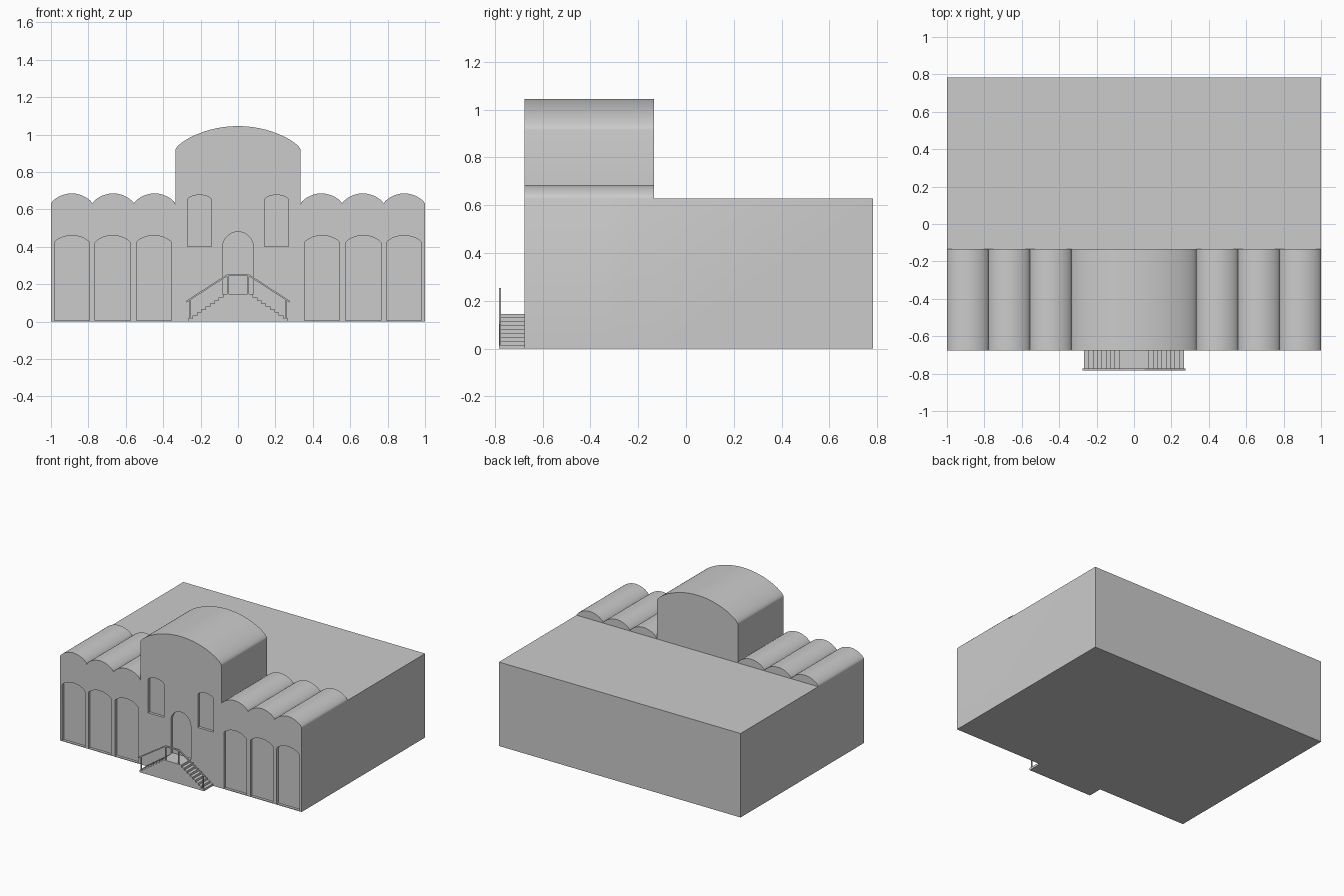
import bpy, bmesh
from math import cos, sin, pi

if "Cube" in bpy.data.objects:
    bpy.data.objects.remove(bpy.data.objects["Cube"])

FRONT, STEP_BACK, REAR = -0.676, -0.134, 0.783
ROOF = 0.628


def arc(x0, x1, z, rise, n=16, rounding=0.5):
    """Arch points from x0 to x1; rounding 1 = ellipse, 0 = parabola."""
    pts = []
    for i in range(n + 1):
        a = pi * (1 - i / n)
        h = rounding * sin(a) + (1 - rounding) * sin(a) ** 2
        pts.append(((x0 + x1) / 2 + cos(a) * (x1 - x0) / 2, z + rise * h))
    return pts


def prism(name, pts, y0, y1):
    """Extrude an x-z outline from y0 to y1."""
    bm = bmesh.new()
    face = bm.faces.new([bm.verts.new((x, y0, z)) for x, z in pts])
    out = bmesh.ops.extrude_face_region(bm, geom=[face])
    verts = [v for v in out["geom"] if isinstance(v, bmesh.types.BMVert)]
    bmesh.ops.translate(bm, verts=verts, vec=(0, y1 - y0, 0))
    bmesh.ops.recalc_face_normals(bm, faces=bm.faces)
    me = bpy.data.meshes.new(name)
    bm.to_mesh(me)
    bm.free()
    ob = bpy.data.objects.new(name, me)
    bpy.context.collection.objects.link(ob)
    return ob


def rect(x0, x1, z0, z1):
    return [(x0, z0), (x0, z1), (x1, z1), (x1, z0)]


def select(ob):
    bpy.ops.object.select_all(action='DESELECT')
    ob.select_set(True)
    bpy.context.view_layer.objects.active = ob


def boolean(target, tool, operation):
    select(target)
    mod = target.modifiers.new("boolean", 'BOOLEAN')
    mod.object, mod.operation, mod.solver = tool, operation, 'EXACT'
    bpy.ops.object.modifier_apply(modifier=mod.name)
    bpy.data.objects.remove(tool)


# Front block: three small vaults each side of the tall central vault
HALL = 0.335
bay = (1 - HALL) / 3
profile = [(-1, 0)]
for i in range(3):
    pts = arc(-1 + i * bay, -1 + (i + 1) * bay, ROOF, 0.057)
    profile += pts if i == 0 else pts[1:]
profile += arc(-HALL, HALL, 0.915, 0.13, 28)
for i in range(3):
    pts = arc(HALL + i * bay, HALL + (i + 1) * bay, ROOF, 0.057)
    profile += pts if i == 0 else pts[1:]
profile.append((1, 0))
building = prism("building", profile, FRONT, STEP_BACK)

# Flat-roofed rear block
rear = prism("rear_block", rect(-1, 1, 0, ROOF), STEP_BACK - 0.2, REAR)
boolean(building, rear, 'UNION')


# Recessed arches and windows
def niche(cx, half, z0, spring, rise, rounding=0.5):
    pts = [(cx - half, z0)] + arc(cx - half, cx + half, spring, rise, 14, rounding) + [(cx + half, z0)]
    boolean(building, prism("niche_cutter", pts, FRONT - 0.05, FRONT + 0.02), 'DIFFERENCE')


for s in (-1, 1):
    for cx in (0.45, 0.67, 0.888):
        niche(s * cx, 0.094, 0.005, 0.42, 0.04)
    niche(s * 0.206, 0.065, 0.402, 0.652, 0.025)
niche(0, 0.083, 0.146, 0.395, 0.085, 1.0)
select(building)
bpy.ops.object.shade_smooth_by_angle(angle=0.55)

# Double stair rising to the landing
STEPS, LANDING, FOOT, TOP = 9, 0.08, 0.267, 0.146
run, rise = (FOOT - LANDING) / (STEPS - 1), TOP / STEPS
right = []
for i in range(STEPS):
    x = LANDING + i * run
    z = TOP - i * rise
    right += [(x, z), (x, z - rise)]
left = [(-x, z) for x, z in reversed(right)]
prism("staircase", left + right, -0.783, FRONT)

# Handrail and posts along the front of the stair
top_line = [(-0.275, 0.112), (-0.056, 0.254), (0.056, 0.254), (0.275, 0.112)]
under = [(x, z - 0.01) for x, z in reversed(top_line)]
prism("handrail", top_line + under, -0.782, -0.773)
for s in (-1, 1):
    for x, z0, z1 in ((0.055, TOP, 0.246), (0.255, rise, 0.117)):
        prism("rail_post", rect(s * x - 0.004, s * x + 0.004, z0, z1), -0.781, -0.774)
